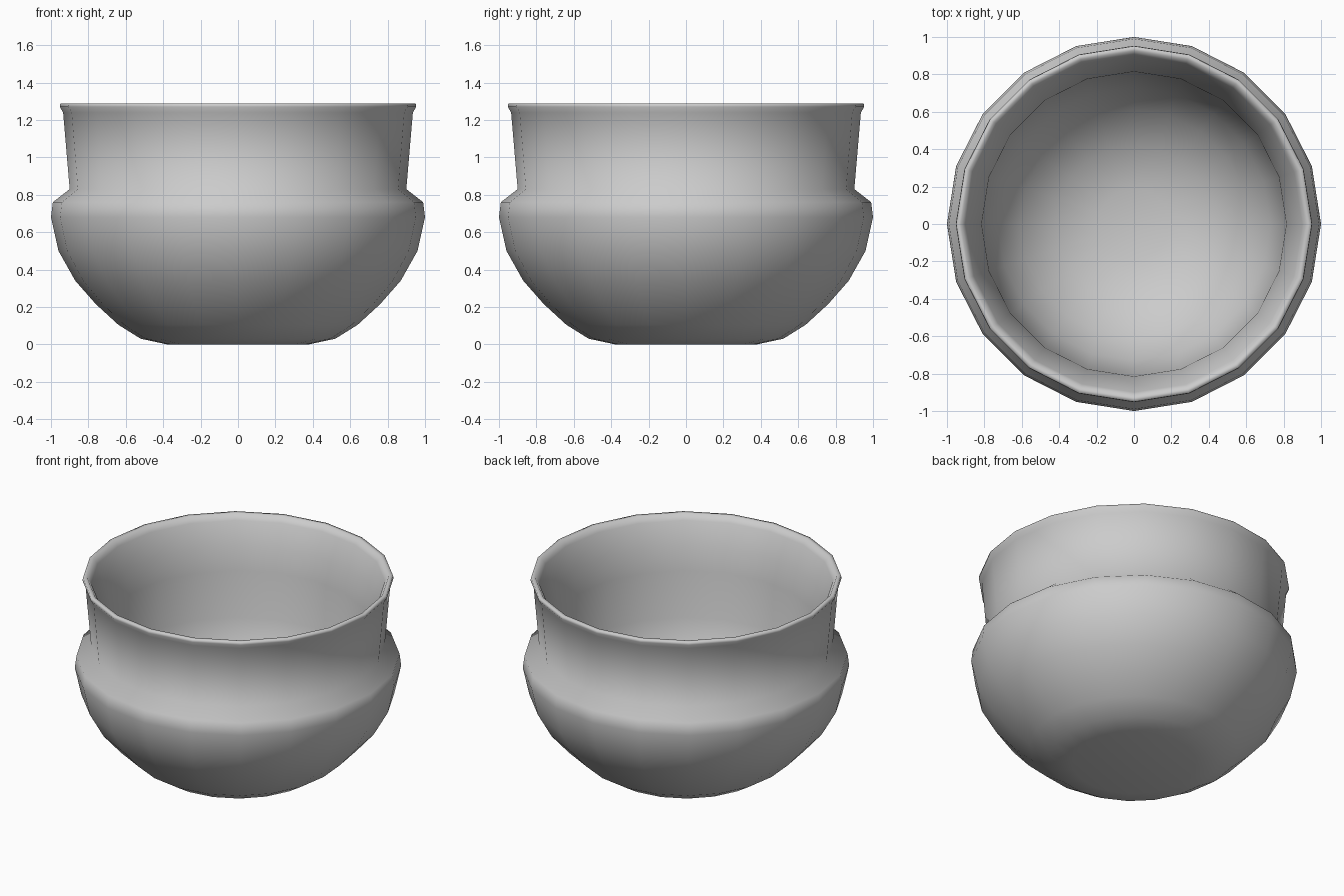
import bpy, bmesh
from math import cos, sin, tau

if "Cube" in bpy.data.objects:
    bpy.data.objects.remove(bpy.data.objects["Cube"])

SIDES = 20

# closed cross-section (radius, height): foot, belly, neck, rim, then inside down to the floor
outer = [(0.38, 0.0), (0.52, 0.03), (0.64, 0.105), (0.76, 0.215), (0.87, 0.34),
         (0.96, 0.50), (1.0, 0.68), (0.99, 0.76), (0.90, 0.83), (0.935, 1.24),
         (0.953, 1.27), (0.95, 1.288)]
inner = [(0.925, 1.288), (0.90, 1.25), (0.85, 1.10), (0.815, 0.95), (0.80, 0.64),
         (0.73, 0.44), (0.61, 0.28), (0.42, 0.14), (0.19, 0.08)]


def lathe(name, profile):
    """Revolve a profile about z and cap both ends."""
    bm = bmesh.new()
    rings = [[bm.verts.new((r * cos(tau * i / SIDES), r * sin(tau * i / SIDES), z))
              for i in range(SIDES)] for r, z in profile]
    for a, b in zip(rings, rings[1:]):
        for i in range(SIDES):
            j = (i + 1) % SIDES
            bm.faces.new((a[i], a[j], b[j], b[i]))
    bm.faces.new(rings[0][::-1])
    bm.faces.new(rings[-1])
    bmesh.ops.recalc_face_normals(bm, faces=bm.faces)
    for f in bm.faces:
        f.smooth = True
    mesh = bpy.data.meshes.new(name)
    bm.to_mesh(mesh)
    bm.free()
    obj = bpy.data.objects.new(name, mesh)
    bpy.context.collection.objects.link(obj)
    return obj


# hollow round pot with a waisted neck and flared lip
lathe("bowl", outer + inner)
